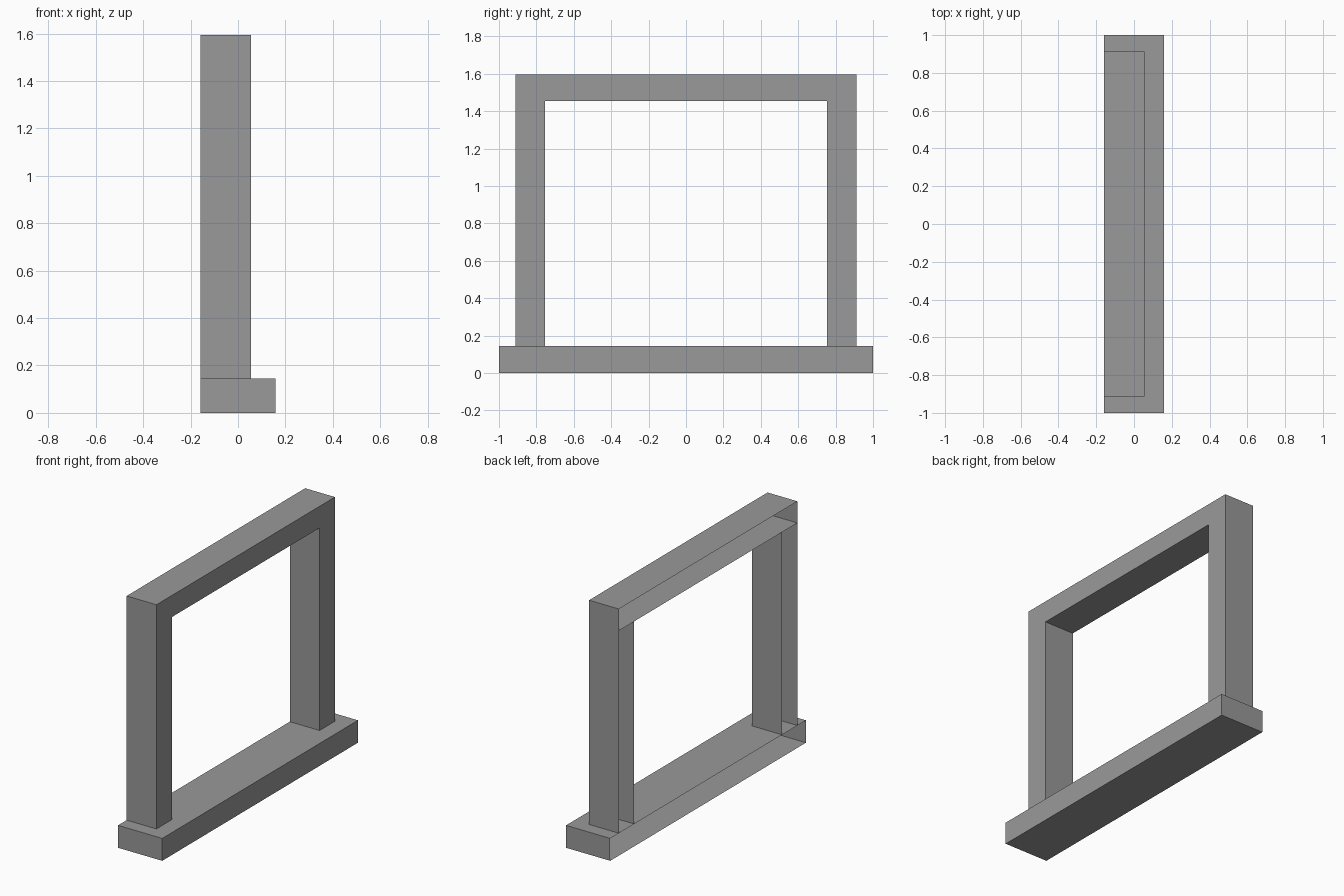
import bpy
import bmesh
from mathutils import Matrix, Vector

# Remove the default cube only
cube = bpy.data.objects.get("Cube")
if cube:
    bpy.data.objects.remove(cube, do_unlink=True)

# Single flat grey
grey = bpy.data.materials.new("plain grey")
grey.use_nodes = True
colour = (0.32, 0.32, 0.32, 1)
grey.diffuse_color = colour
grey.node_tree.nodes["Principled BSDF"].inputs["Base Color"].default_value = colour


def open_box(name, low, high, open_ends=False):
    """Box shell without its -x side; open_ends also drops top and bottom."""
    low, high = Vector(low), Vector(high)
    bm = bmesh.new()
    bmesh.ops.create_cube(bm, size=1)
    bmesh.ops.transform(
        bm, verts=bm.verts,
        matrix=Matrix.Translation((low + high) / 2) @ Matrix.Diagonal((*(high - low), 1)))
    bm.normal_update()
    unwanted = [f for f in bm.faces
                if f.normal.x < -0.5 or (open_ends and abs(f.normal.z) > 0.5)]
    bmesh.ops.delete(bm, geom=unwanted, context='FACES')
    mesh = bpy.data.meshes.new(name)
    bm.to_mesh(mesh)
    bm.free()
    mesh.materials.append(grey)
    obj = bpy.data.objects.new(name, mesh)
    bpy.context.collection.objects.link(obj)
    return obj


BACK, FACE, LEDGE = -0.158, 0.055, 0.158
SILL_TOP, BEAM_BOTTOM, TOP = 0.145, 1.455, 1.595
INNER, OUTER = 0.755, 0.912

# Sill projecting past the frame, and top beam across both posts
open_box("sill", (BACK, -1, 0), (LEDGE, 1, SILL_TOP))
open_box("top_beam", (BACK, -OUTER, BEAM_BOTTOM), (FACE, OUTER, TOP))

# Upright posts between sill and beam
for name, y0, y1 in (("front_post", -OUTER, -INNER), ("back_post", INNER, OUTER)):
    open_box(name, (BACK, y0, SILL_TOP), (FACE, y1, BEAM_BOTTOM), open_ends=True)
